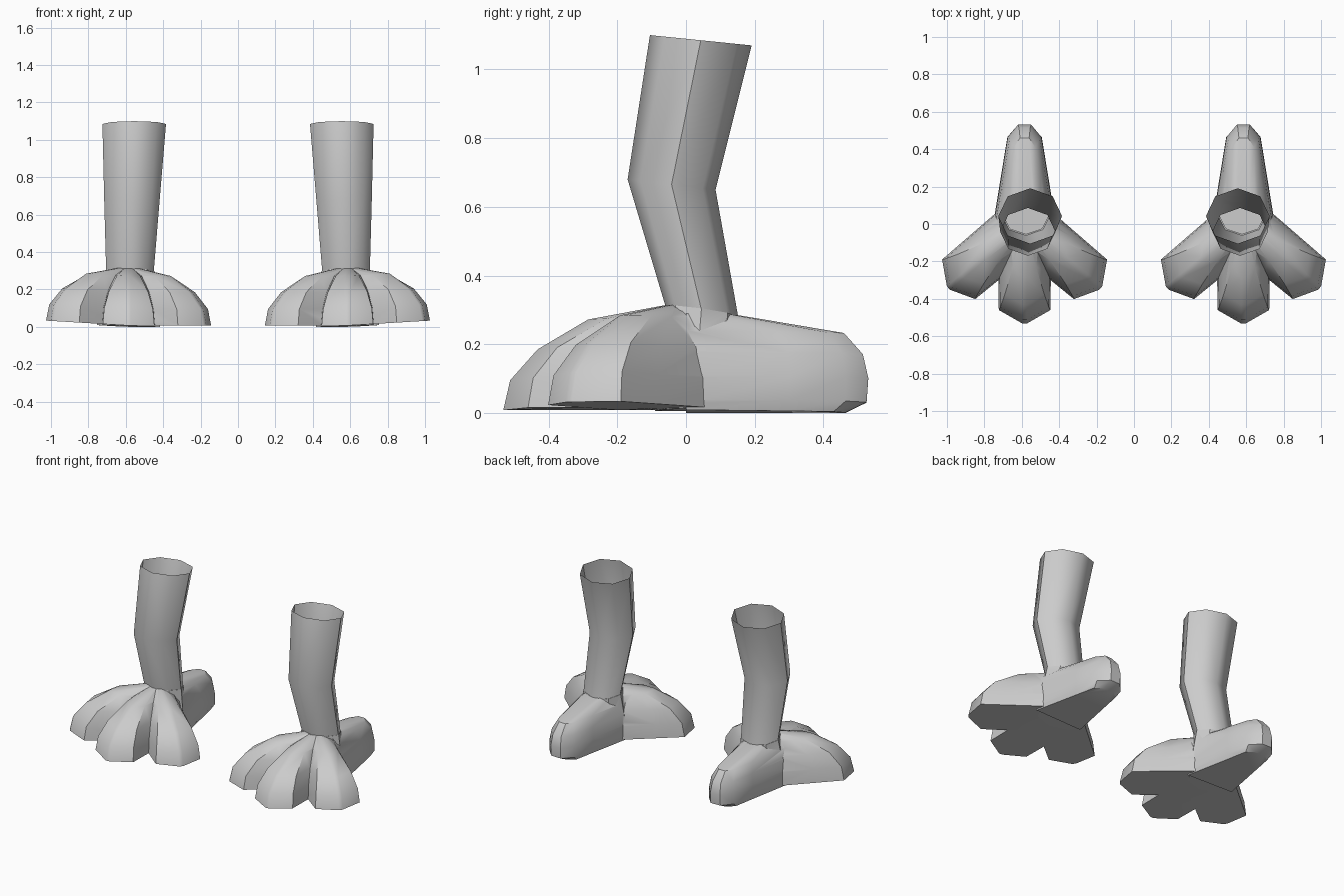
import bpy, bmesh, math
from mathutils import Matrix, Vector

if "Cube" in bpy.data.objects:
    bpy.data.objects.remove(bpy.data.objects["Cube"])

FX = 0.585  # foot centre


def make(name, rings, caps=True):
    """Skin a stack of equal-length rings."""
    bm = bmesh.new()
    rows = [[bm.verts.new(p) for p in r] for r in rings]
    n = len(rows[0])
    for a, b in zip(rows, rows[1:]):
        for i in range(n):
            j = (i + 1) % n
            bm.faces.new((a[i], a[j], b[j], b[i]))
    if caps:
        bm.faces.new(rows[0][::-1])
        bm.faces.new(rows[-1])
        bmesh.ops.recalc_face_normals(bm, faces=bm.faces)
    me = bpy.data.meshes.new(name)
    bm.to_mesh(me)
    bm.free()
    ob = bpy.data.objects.new(name, me)
    bpy.context.collection.objects.link(ob)
    return ob


def toe(name, levels, angle):
    """Levels: height, base half-width, corner distance/half-width, tip distance/half-width."""
    m = Matrix.Translation((FX, 0, 0)) @ Matrix.Rotation(math.radians(angle), 4, 'Z')
    rings = []
    for z, b, c, w, t, tw in levels:
        half = [(0, b), (c * 0.65, (b * 0.35 + w * 0.65)), (c, w), (t, tw)]
        pts = [(x, -y) for x, y in half] + half[::-1]
        rings.append([m @ Vector((x, y, z)) for x, y in pts])
    return make(name, rings)


def ring(cx, cy, z, rx, ry, tilt=0.015, n=8):
    out = []
    for i in range(n):
        a = 2 * math.pi * i / n
        out.append((cx + rx * math.cos(a), cy + ry * math.sin(a), z - tilt * math.sin(a)))
    return out


# Toes and ankle hub
front = [(0.008, 0.145, 0.46, 0.138, 0.532, 0.012),
         (0.095, 0.140, 0.445, 0.130, 0.512, 0.012),
         (0.185, 0.120, 0.375, 0.105, 0.432, 0.012),
         (0.272, 0.085, 0.230, 0.062, 0.285, 0.012),
         (0.312, 0.040, 0.050, 0.020, 0.070, 0.008)]
back = [(0.0, 0.168, 0.43, 0.082, 0.465, 0.035),
        (0.03, 0.168, 0.465, 0.092, 0.526, 0.035),
        (0.10, 0.164, 0.465, 0.090, 0.531, 0.035),
        (0.17, 0.156, 0.455, 0.080, 0.515, 0.030),
        (0.232, 0.142, 0.41, 0.058, 0.460, 0.024),
        (0.284, 0.110, 0.13, 0.060, 0.150, 0.030)]
hub = make("foot", [ring(0.58, 0.03, 0.006, 0.165, 0.12, 0),
                    ring(0.58, 0.035, 0.17, 0.150, 0.115, 0),
                    ring(0.5775, 0.045, 0.298, 0.130, 0.107)])
parts = [toe("toe_part", front, a) for a in (-90, -40, -140)]
parts.append(toe("toe_part", back, 90))
bore = make("leg_bore", [ring(0.5775, 0.045, z, 0.120, 0.098, 0) for z in (0.03, 0.6)])

for ob, op in [(p, 'UNION') for p in parts] + [(bore, 'DIFFERENCE')]:
    mod = hub.modifiers.new("join", 'BOOLEAN')
    mod.object, mod.operation, mod.solver = ob, op, 'EXACT'
    ob.hide_render = True
dg = bpy.context.evaluated_depsgraph_get()
mesh = bpy.data.meshes.new_from_object(hub.evaluated_get(dg))
hub.modifiers.clear()
hub.data = mesh
for ob in parts + [bore]:
    bpy.data.objects.remove(ob)

# Hollow foot: drop the bore lining, and lift the outer toe slightly
bm = bmesh.new()
bm.from_mesh(mesh)
lining = []
for f in bm.faces:
    d = f.calc_center_median() - Vector((0.5775, 0.045, 0))
    n = f.normal
    r = math.hypot(d.x, d.y)
    if r < 0.13 and d.z > 0.02:
        inward = abs(n.z) < 0.05 and n.x * d.x + n.y * d.y < 0
        floor = n.z > 0.95 and d.z < 0.05
        if inward or floor:
            lining.append(f)
bmesh.ops.delete(bm, geom=lining, context='FACES')
for v in bm.verts:
    v.co.z += 0.06 * max(0, v.co.x - 0.6)
bm.to_mesh(mesh)
bm.free()

# Bent open leg tube
leg = make("leg", [ring(0.5775, 0.045, 0.285, 0.128, 0.106),
                   ring(0.5775, 0.045, 0.30, 0.1275, 0.106),
                   ring(0.5675, -0.042, 0.665, 0.1475, 0.128),
                   ring(0.555, 0.043, 1.085, 0.17, 0.148)], caps=False)

# Smooth shading and the second foot
for ob, ang in ((hub, 35), (leg, 50)):
    bpy.ops.object.select_all(action='DESELECT')
    ob.select_set(True)
    bpy.context.view_layer.objects.active = ob
    bpy.ops.object.shade_smooth_by_angle(angle=math.radians(ang))
    ob.modifiers.new("pair", 'MIRROR').use_axis[0] = True
